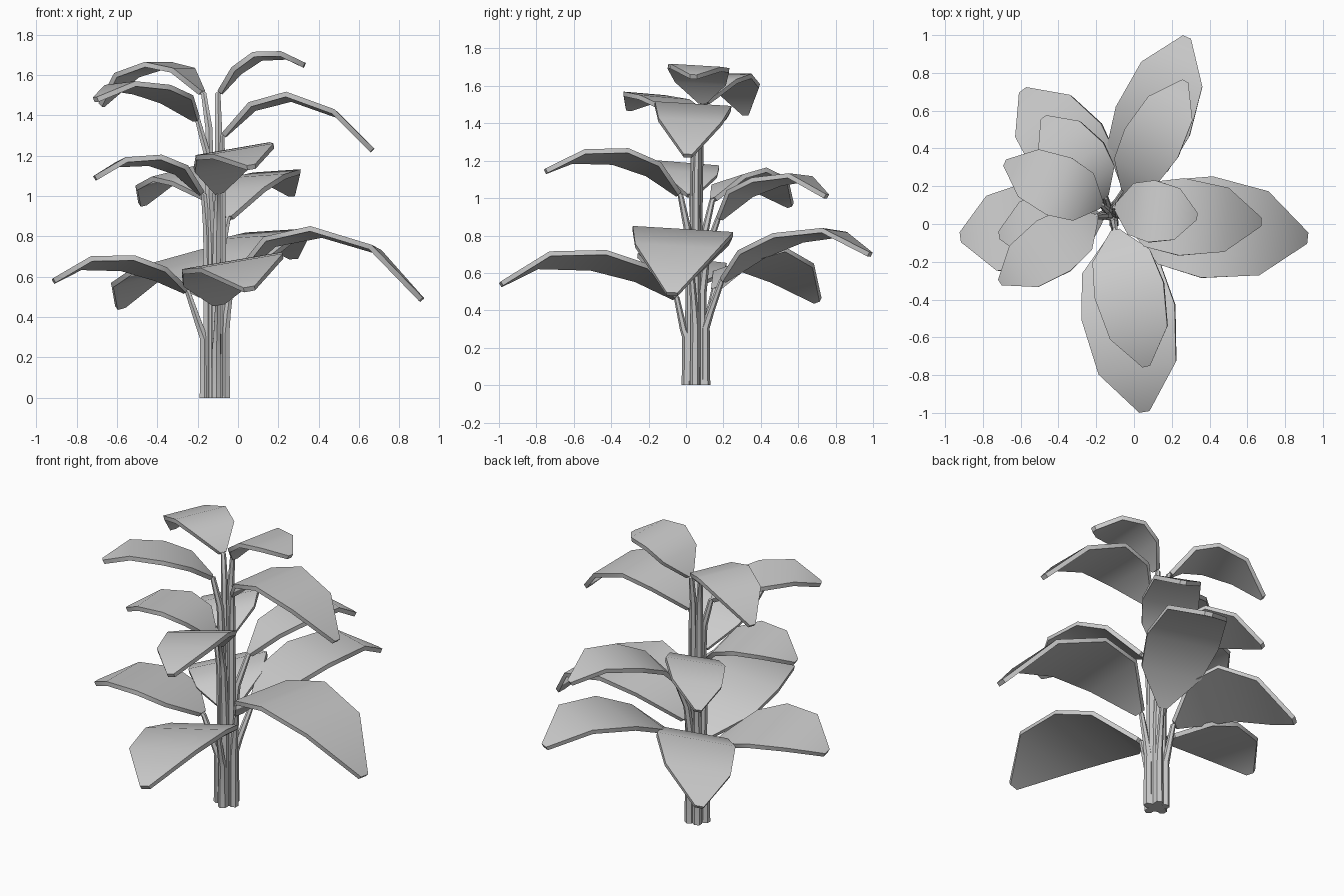
import bpy, bmesh
from mathutils import Vector

if "Cube" in bpy.data.objects:
    bpy.data.objects.remove(bpy.data.objects["Cube"])

CENTRE = Vector((-0.115, 0.055, 0))
STATIONS = (0.0, 0.19, 0.44, 0.755, 1.0)     # positions along a leaf
WIDTHS = (0.12, 0.83, 1.0, 0.83, 0.11)       # relative half widths there
THICK = 0.026


def smooth(obj):
    bpy.ops.object.select_all(action='DESELECT')
    obj.select_set(True)
    bpy.context.view_layer.objects.active = obj
    bpy.ops.object.shade_smooth_by_angle(angle=0.7)


def add_object(name, bm):
    bmesh.ops.recalc_face_normals(bm, faces=bm.faces)
    mesh = bpy.data.meshes.new(name)
    bm.to_mesh(mesh)
    bm.free()
    obj = bpy.data.objects.new(name, mesh)
    bpy.context.collection.objects.link(obj)
    smooth(obj)


def make_leaf(name, base, tip, heights, half_width, roll):
    """Arched thin blade, tilted sideways by the roll slope."""
    base, tip = Vector((*base, 0)), Vector((*tip, 0))
    d = (tip - base).normalized()
    side = Vector((-d.y, d.x, roll))
    pts = [base.lerp(tip, t) + Vector((0, 0, z)) for t, z in zip(STATIONS, heights)]
    bm = bmesh.new()
    rings = []
    for i, (p, w) in enumerate(zip(pts, WIDTHS)):
        tangent = pts[min(i + 1, 4)] - pts[max(i - 1, 0)]
        down = side.cross(tangent).normalized() * THICK
        if down.z > 0:
            down.negate()
        off = side * half_width * w
        rings.append([bm.verts.new(v) for v in
                      (p + off, p - off, p - off + down, p + off + down)])
    for a, b in zip(rings, rings[1:]):
        for k in range(4):
            bm.faces.new((a[k], a[(k + 1) % 4], b[(k + 1) % 4], b[k]))
    bm.faces.new(rings[0])
    bm.faces.new(rings[-1])
    add_object(name, bm)
    return pts


def make_stem(name, path, radii, sides=6):
    """Tapered tube swept along a short path."""
    bm = bmesh.new()
    rings = []
    for i, (p, r) in enumerate(zip(path, radii)):
        t = path[min(i + 1, len(path) - 1)] - path[max(i - 1, 0)]
        if i == 0:
            t = Vector((0, 0, 1))
        circle = bmesh.ops.create_circle(bm, segments=sides, radius=r)['verts']
        rot = Vector((0, 0, 1)).rotation_difference(t.normalized())
        for v in circle:
            v.co = p + rot @ v.co
        rings.append(circle)
    for a, b in zip(rings, rings[1:]):
        for k in range(sides):
            n = (k + 1) % sides
            bm.faces.new((a[k], a[n], b[n], b[k]))
    bm.faces.new(rings[0])
    bm.faces.new(rings[-1])
    add_object(name, bm)


# Leaves per tier: base xy, tip xy, heights along the leaf, half width, roll slope
lower = [
    ((-.03, .03), (.92, -.075), (.60, .785, .835, .745, .495), .27, -.06),
    ((-.10, -.05), (.055, -.995), (.48, .61, .68, .68, .55), .25, .17),
    ((-.25, .02), (-.92, -.07), (.54, .625, .68, .68, .59), .24, .11),
    ((-.16, .15), (-.59, .71), (.52, .65, .69, .61, .46), .22, -.22),
    ((-.045, .19), (.28, .99), (.57, .71, .80, .83, .71), .21, -.06),
]
middle = [
    ((-.08, .06), (.675, .01), (1.31, 1.455, 1.505, 1.42, 1.235), .205, -.06),
    ((-.10, -.03), (.065, -.755), (1.03, 1.165, 1.235, 1.235, 1.155), .187, .17),
    ((-.17, .03), (-.715, -.06), (1.02, 1.14, 1.19, 1.18, 1.10), .19, .08),
    ((-.15, .14), (-.48, .565), (1.0, 1.10, 1.13, 1.08, .97), .167, -.2),
    ((-.05, .17), (.272, .757), (.90, 1.035, 1.10, 1.125, 1.02), .16, -.06),
]
upper = [
    ((-.10, .09), (.335, .04), (1.52, 1.63, 1.705, 1.71, 1.66), .165, -.06),
    ((-.20, .04), (-.71, -.31), (1.39, 1.49, 1.54, 1.56, 1.49), .16, .07),
    ((-.17, .10), (-.685, .325), (1.52, 1.635, 1.665, 1.61, 1.46), .165, 0),
]

for tier, leaves, spread in (("lower", lower, .052), ("middle", middle, .035),
                             ("upper", upper, .02)):
    for i, leaf in enumerate(leaves, 1):
        pts = make_leaf(f"{tier}_leaf_{i}", *leaf)
        # stem rises in the bundle, then bends out to the leaf base
        out = (Vector((*leaf[1], 0)) - CENTRE).normalized()
        foot = CENTRE + out * spread
        base = pts[0] - Vector((0, 0, THICK / 2))
        inner = base.lerp(pts[1], 0.25)
        inner.z -= 0.012
        bend = foot.lerp(Vector((base.x, base.y, 0)), 0.3)
        bend.z = base.z - 0.17
        low = foot + Vector((0, 0, base.z * 0.55))
        make_stem(f"{tier}_stem_{i}", [foot, low, bend, base, inner],
                  (.027, .024, .02, .015, .009))
